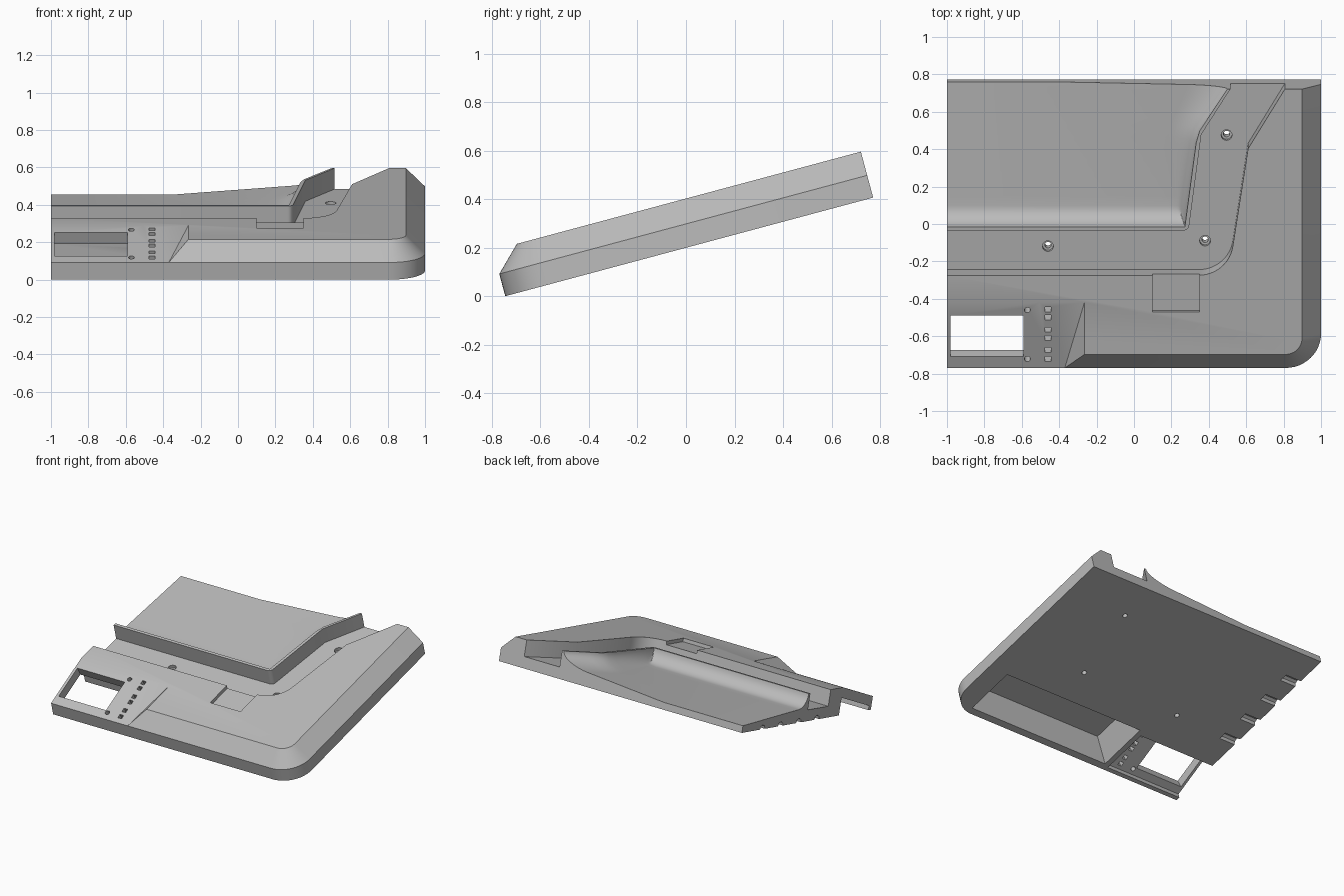
import bpy, bmesh
from math import radians, sin, cos, pi, sqrt
from mathutils import Matrix, Vector

cube = bpy.data.objects.get("Cube")
if cube:
    bpy.data.objects.remove(cube, do_unlink=True)

grey = bpy.data.materials.new("plain grey")
grey.use_nodes = True
colour = (0.5, 0.5, 0.5, 1)
grey.diffuse_color = colour
grey.node_tree.nodes["Principled BSDF"].inputs["Base Color"].default_value = colour

# Parts are laid out flat as (x, depth from front, height), then tilted.
LENGTH, EDGE, TOP, FLOOR = 1.57, 0.095, 0.196, 0.08
TILT = Matrix.Translation((0, -0.745, 0)) @ Matrix.Rotation(radians(15), 4, 'X')


def loft(bm, rings):
    loops = [[bm.verts.new(p) for p in ring] for ring in rings]
    n = len(loops[0])
    for a, b in zip(loops, loops[1:]):
        for i in range(n):
            j = (i + 1) % n
            bm.faces.new((a[i], a[j], b[j], b[i]))
    bm.faces.new(loops[0][::-1])
    bm.faces.new(loops[-1])


def up_prism(bm, outline, low, high):
    loft(bm, [[(x, v, w) for x, v in outline] for w in (low, high)])


def side_prism(bm, outline, left, right):
    loft(bm, [[(x, v, w) for v, w in outline] for x in (left, right)])


def arc(cx, cy, r, start, end, steps=12):
    angles = [radians(start + (end - start) * i / steps) for i in range(steps + 1)]
    return [(cx + r * cos(a), cy + r * sin(a)) for a in angles]


def box(x0, x1, y0, y1):
    return [(x0, y0), (x1, y0), (x1, y1), (x0, y1)]


def make(name, bm):
    bmesh.ops.recalc_face_normals(bm, faces=bm.faces[:])
    mesh = bpy.data.meshes.new(name)
    bm.to_mesh(mesh)
    bm.free()
    ob = bpy.data.objects.new(name, mesh)
    bpy.context.collection.objects.link(ob)
    return ob


# Housing slab with a rounded corner and chamfered front and right edges
def slab_ring(inset, radius, height):
    right = 1 - inset
    outline = [(-1, inset)] + arc(right - radius, inset + radius, radius, -90, 0)
    outline += [(right, LENGTH), (-1, LENGTH)]
    return [(x, v, height) for x, v in outline]


bm = bmesh.new()
loft(bm, [slab_ring(0, 0.19, 0), slab_ring(0, 0.19, EDGE), slab_ring(0.102, 0.088, TOP)])
housing = make("angled_housing", bm)
cutters = []

# Channel around the tray
bm = bmesh.new()
channel = [(-1.1, 0.54)] + arc(0.345, 0.725, 0.185, -90, -8)
channel += [(0.61, 1.24), (0.83, 1.61), (0.54, 1.61), (0.36, 1.32)]
channel += arc(0.265, 0.818, 0.03, -8, -90, 6)[0:] + [(-1.1, 0.788)]
up_prism(bm, channel, FLOOR, 0.4)
cutters.append(make("channel_cutter", bm))

# Scooped tray with soft front and right sides
def scoop(distance, width):
    k = 1 - min(distance / width, 1)
    return 1 - sqrt(1 - k * k)


bm = bmesh.new()
rows = []
front = 0.808
depths = [front + 0.09 * (1 - cos(pi / 2 * i / 8)) for i in range(9)]
depths += [0.95 + 0.065 * i for i in range(11)]
for v in depths:
    t = (v - front) / (LENGTH - front)
    inner = 0.272 + 0.13 * (v - front) if v < 1.32 else 0.339 + 0.64 * (v - 1.32)
    crease = 0.25 - 0.6 * t
    side = 0.04 + 0.17 * t
    start = inner - side
    xs = [-1.1, -0.8, min(crease, start - 0.02), start]
    xs += [inner - side * (1 - sin(pi / 2 * i / 10)) for i in range(1, 11)]
    row = []
    for x in xs:
        base = 0.1 - 0.05 * t + 0.077 * max(0, x - crease)
        rise = max(scoop(v - front, 0.09), scoop(inner - x, side))
        row.append((x, v, base + (0.194 - base) * rise))
    rows.append(row + [(inner, v, 0.4), (-1.1, v, 0.4)])
loft(bm, rows)
cutters.append(make("tray_cutter", bm))

# Shallow notch in front of the channel
bm = bmesh.new()
up_prism(bm, box(0.1, 0.35, 0.337, 0.6), TOP - 0.025, 0.4)
cutters.append(make("notch_cutter", bm))

# Sloping control panel with a slanted right side
SLOPE = 0.259
bm = bmesh.new()
for v, w in ((-0.1, EDGE - 0.1 * SLOPE), (0.6, EDGE + 0.6 * SLOPE), (-0.1, 0.4), (0.6, 0.4)):
    bm.verts.new((-1.2, v, w))
    bm.verts.new((-0.265 + 1.04 * (w - TOP), v, w))
bmesh.ops.convex_hull(bm, input=bm.verts[:])
cutters.append(make("panel_cutter", bm))

# Hollow under the control panel
bm = bmesh.new()
side_prism(bm, [(0.03, -0.1), (0.03, 0.031), (0.389, 0.124), (0.389, -0.1)], -1.1, -0.37)
cutters.append(make("panel_hollow_cutter", bm))

# Hollow under the front edge
bm = bmesh.new()
levels = ((-0.05, -0.33, 0.05), (0, -0.33, 0.05), (0.155, -0.24, 0.12))
loft(bm, [[(x, v, w) for x, v in box(left, 0.84, near, 0.43)] for w, left, near in levels])
cutters.append(make("front_hollow_cutter", bm))

# Window, square button holes and round holes in the panel
bm = bmesh.new()
up_prism(bm, box(-0.98, -0.59, 0.07, 0.323), -0.12, 0.1)
for u in (0.055, 0.11, 0.185, 0.235, 0.31, 0.36):
    up_prism(bm, box(-0.475, -0.445, u - 0.015, u + 0.015), -0.12, 0.1)
for u in (0.055, 0.355):
    up_prism(bm, arc(-0.57, u, 0.016, 0, 337.5, 15), -0.12, 0.1)
bm.transform(Matrix.Translation((0, 0, EDGE)) @ Matrix.Rotation(radians(14.5), 4, 'X'))
cutters.append(make("panel_hole_cutter", bm))

# Screw holes with counterbores, and grooves under the left end
screws = ((-0.46, 0.67), (0.38, 0.7), (0.495, 1.285))
bm = bmesh.new()
for x, v in screws:
    loft(bm, [[(a, b, w) for a, b in arc(x, v, r, 0, 345, 23)]
              for w, r in ((-0.1, 0.017), (0.055, 0.017), (0.056, 0.029), (0.15, 0.029))])
for v in (0.66, 0.88, 1.1, 1.32):
    side_prism(bm, arc(v, 0, 0.03, 0, 315, 7), -1.1, -0.87)
cutters.append(make("screw_and_groove_cutter", bm))

# Carve the housing
for cutter in cutters:
    cutter.hide_render = True
    mod = housing.modifiers.new(cutter.name, 'BOOLEAN')
    mod.operation = 'DIFFERENCE'
    mod.solver = 'EXACT'
    mod.object = cutter
bpy.context.view_layer.update()
graph = bpy.context.evaluated_depsgraph_get()
carved = bpy.data.meshes.new_from_object(housing.evaluated_get(graph))
housing.modifiers.clear()
housing.data = carved
for cutter in cutters:
    bpy.data.objects.remove(cutter, do_unlink=True)

carved.transform(TILT)
carved.materials.clear()
carved.materials.append(grey)
bpy.ops.object.select_all(action='DESELECT')
housing.select_set(True)
bpy.context.view_layer.objects.active = housing
bpy.ops.object.shade_smooth_by_angle(angle=radians(25))
